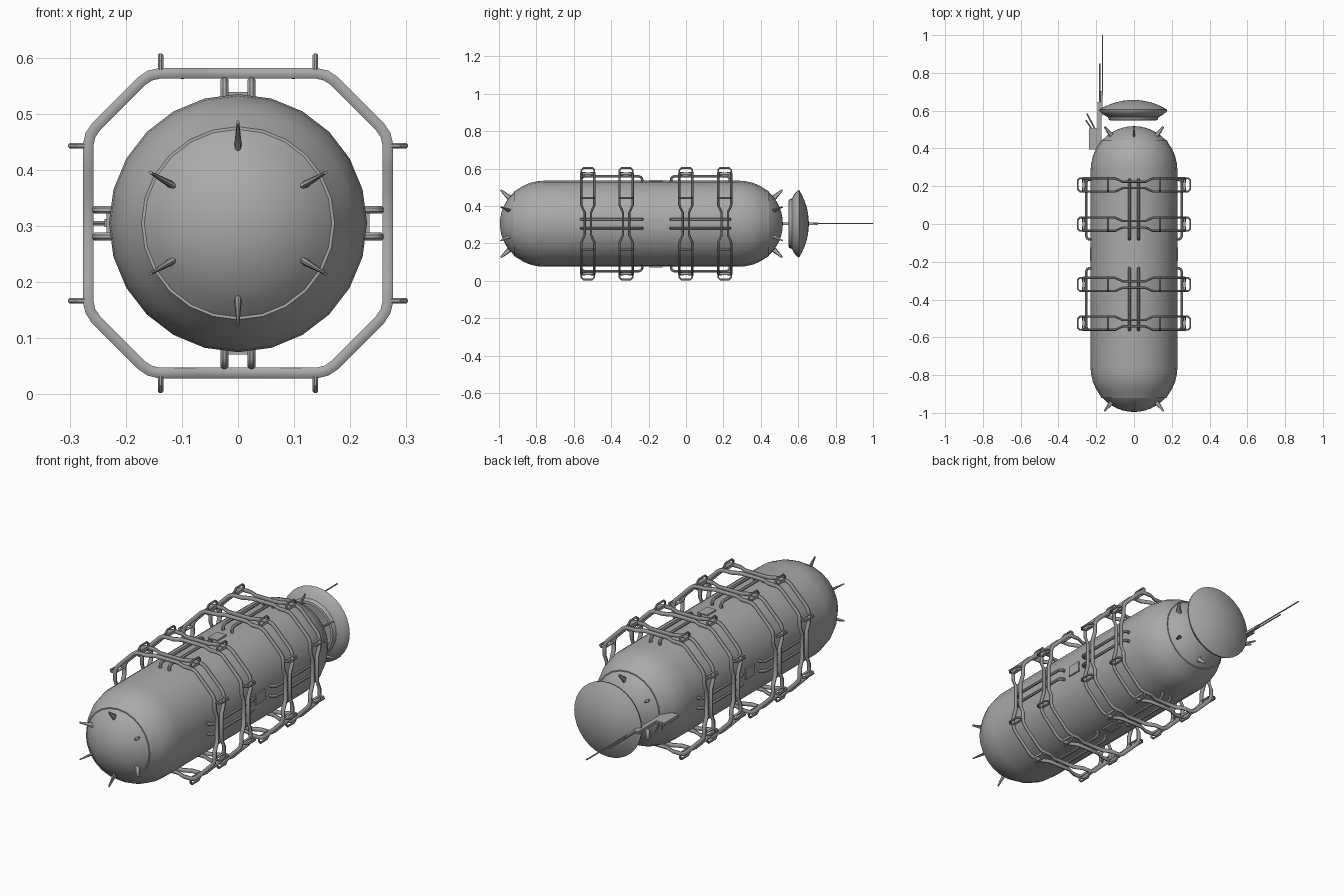
import bpy, bmesh, math
from mathutils import Vector, Matrix

if "Cube" in bpy.data.objects:
    bpy.data.objects.remove(bpy.data.objects["Cube"])

CZ = 0.305           # height of the hull axis
SEG = 24
grey = bpy.data.materials.new("light_grey")
grey.use_nodes = True
grey.diffuse_color = (0.4, 0.4, 0.4, 1)
grey.node_tree.nodes["Principled BSDF"].inputs["Base Color"].default_value = (0.4, 0.4, 0.4, 1)


def finish(name, bm, angle=35):
    bmesh.ops.recalc_face_normals(bm, faces=bm.faces)
    me = bpy.data.meshes.new(name)
    bm.to_mesh(me)
    bm.free()
    me.materials.append(grey)
    ob = bpy.data.objects.new(name, me)
    bpy.context.collection.objects.link(ob)
    bpy.ops.object.select_all(action='DESELECT')
    ob.select_set(True)
    bpy.context.view_layer.objects.active = ob
    bpy.ops.object.shade_smooth_by_angle(angle=math.radians(angle))
    return ob


def lathe(name, profile, cx=0.0, seg=SEG):
    """Spin (y, radius) pairs round the hull axis."""
    bm = bmesh.new()
    vs = [bm.verts.new((cx + r, y, CZ)) for y, r in profile]
    es = [bm.edges.new(p) for p in zip(vs, vs[1:])]
    bmesh.ops.spin(bm, geom=vs + es, cent=(cx, 0, CZ), axis=(0, 1, 0),
                   angle=math.tau, steps=seg, use_duplicate=False)
    bmesh.ops.remove_doubles(bm, verts=bm.verts, dist=1e-5)
    return finish(name, bm)


def cap(y, r, depth, n=6):
    """Spherical cap from its tip to its rim; depth is signed along y."""
    R = (r * r + depth * depth) / (2 * abs(depth))
    top = math.asin(r / R)
    s = math.copysign(1, depth)
    return [(y + depth - s * R * (1 - math.cos(top * i / n)), R * math.sin(top * i / n))
            for i in range(n + 1)]


def sweep(bm, pts, ref, a, b, closed=False, sides=8):
    """Sweep a rounded bar along pts; ref(p) gives the direction of size a."""
    pts = [Vector(p) for p in pts]
    n, rings = len(pts), []
    for i, p in enumerate(pts):
        prev = pts[i - 1] if closed or i else p
        nxt = pts[(i + 1) % n] if closed or i < n - 1 else p
        t = ((nxt - p).normalized() + (p - prev).normalized()).normalized()
        u = ref(p)
        u = (u - t * u.dot(t)).normalized()
        v = t.cross(u)
        ring = []
        for k in range(sides):
            w = math.tau * (k + 0.5) / sides
            ring.append(bm.verts.new(p + (u * a * math.cos(w) + v * b * math.sin(w)) * 1.08))
        rings.append(ring)
    for i in range(n if closed else n - 1):
        r0, r1 = rings[i], rings[(i + 1) % n]
        for k in range(sides):
            j = (k + 1) % sides
            bm.faces.new((r0[k], r0[j], r1[j], r1[k]))
    if not closed:
        bm.faces.new(rings[0])
        bm.faces.new(rings[-1])


def side_point(k, t, r, y):
    """Point on side k (quarter turns): t along the side, r out from the axis."""
    c, s = (1, 0, -1, 0)[k], (0, 1, 0, -1)[k]
    return Vector((t * c + r * s, y, CZ - t * s + r * c))


def outward(p):
    return Vector((p.x, 0, p.z - CZ)).normalized()


def box(name, centre, size):
    bm = bmesh.new()
    bmesh.ops.create_cube(bm, size=1, matrix=Matrix.Translation(centre) @ Matrix.Diagonal((*size, 1)))
    return finish(name, bm)


# Pressure hull with rounded shoulders
shoulder = [(0.0, 0.172), (0.022, 0.185), (0.05, 0.203), (0.085, 0.218), (0.125, 0.227)]
profile = [(-0.92 + d, r) for d, r in shoulder] + [(-0.76, 0.230), (0.285, 0.230)]
profile += [(0.445 - d, r) for d, r in reversed(shoulder)]
lathe("hull", [(-0.92, 0)] + profile + [(0.445, 0)])
lathe("front_dome", cap(-0.92, 0.167, -0.075) + [(-0.915, 0.167)])
lathe("rear_dome", cap(0.445, 0.167, 0.073) + [(0.44, 0.167)])

# Dish floating behind the rear dome
lathe("dish", cap(0.605, 0.18, 0.052) + [(0.597, 0.178), (0.58, 0.16), (0.566, 0.135),
      (0.55, 0.128), (0.548, 0.118), (0.566, 0.11), (0.572, 0)], cx=-0.004, seg=32)

# Spikes round both ends
for name, y0, y1 in (("front_spikes", -0.94, -0.99), ("rear_spikes", 0.465, 0.515)):
    bm = bmesh.new()
    for i in range(6):
        ang = math.radians(30 + 60 * i)
        radial = Vector((math.cos(ang), 0, math.sin(ang)))
        base = Vector((0, y0, CZ)) + radial * 0.135
        tip = Vector((0, y1, CZ)) + radial * 0.18
        axis = (tip - base).normalized()
        tang = radial.cross(Vector((0, 1, 0)))
        rot = Matrix((tang, axis.cross(tang), axis)).transposed().to_4x4()
        bmesh.ops.create_cone(bm, cap_ends=True, segments=8, radius1=1, radius2=0.35, depth=1,
                              matrix=Matrix.Translation((base + tip) / 2) @ rot
                              @ Matrix.Diagonal((0.007, 0.015, (tip - base).length, 1)))
    finish(name, bm)

# Cage frames: two pinched rails, crossbars and handles
R = 0.267
for n, yc in enumerate((-0.525, -0.32, -0.001, 0.207)):
    bm = bmesh.new()
    for s in (-1, 1):
        path = []
        for k in range(4):
            for t, r, w in ((-0.14, R, 0.035), (-0.1, R, 0.035), (-0.06, R, 0.017), (0.06, R, 0.017),
                            (0.1, R, 0.035), (0.14, R, 0.035), (0.157, 0.263, 0.035),
                            (0.172, 0.253, 0.035), (0.253, 0.172, 0.035), (0.263, 0.157, 0.035)):
                path.append(side_point(k, t, r, yc + s * w))
        sweep(bm, path, outward, 0.0095, 0.006, closed=True)
    finish(f"cage_frame_{n + 1}", bm)
    bm = bmesh.new()
    for k in range(4):
        for t in (-0.138, 0.138):
            along = side_point(k, 1, 0, 0) - side_point(k, 0, 0, 0)
            loop = [(-0.035, R), (-0.035, 0.287), (-0.024, 0.298),
                    (0.024, 0.298), (0.035, 0.287), (0.035, R)]
            sweep(bm, [side_point(k, t, r, yc + y) for y, r in loop], lambda p: along, 0.005, 0.005)
            sweep(bm, [side_point(k, t, R, yc + y) for y in (-0.035, 0.035)],
                  lambda p: along, 0.004, 0.006)
    finish(f"cage_handles_{n + 1}", bm)

# Paired pipes that tie each couple of frames to the hull
for name, ya, yb in (("front_pipes", -0.56, -0.235), ("rear_pipes", -0.08, 0.235)):
    bm = bmesh.new()
    for k in range(4):
        for t in (-0.024, 0.024):
            path = [(ya, 0.222), (ya, 0.24), (ya + 0.005, 0.248), (ya + 0.016, 0.253),
                    (yb - 0.016, 0.253), (yb - 0.005, 0.248), (yb, 0.24), (yb, 0.222)]
            along = side_point(k, 1, 0, 0) - side_point(k, 0, 0, 0)
            sweep(bm, [side_point(k, t, r, y) for y, r in path], lambda p: along, 0.007, 0.007)
    finish(name, bm)

# Thin hatch plates between the two cages
for k in range(4):
    p = side_point(k, 0, 0.23, -0.16)
    box(f"hatch_plate_{k + 1}", p, (0.05 if k % 2 == 0 else 0.008, 0.07, 0.05 if k % 2 else 0.008))

# Antenna cluster on the right rear shoulder
box("antenna_base", (-0.215, 0.45, CZ), (0.045, 0.11, 0.014))
box("antenna_arm", (-0.183, 0.53, CZ), (0.022, 0.23, 0.014))
box("antenna_mast", (-0.172, 0.64, CZ), (0.012, 0.13, 0.012))
bm = bmesh.new()
for a, b, w in (((-0.167, 0.68), (-0.167, 1.0), 0.003), ((-0.181, 0.6), (-0.181, 0.85), 0.003),
                ((-0.205, 0.5), (-0.25, 0.585), 0.004), ((-0.215, 0.49), (-0.255, 0.55), 0.004)):
    sweep(bm, [(a[0], a[1], CZ), (b[0], b[1], CZ)], lambda p: Vector((0, 0, 1)), w, w, sides=6)
finish("antenna_rods", bm)
